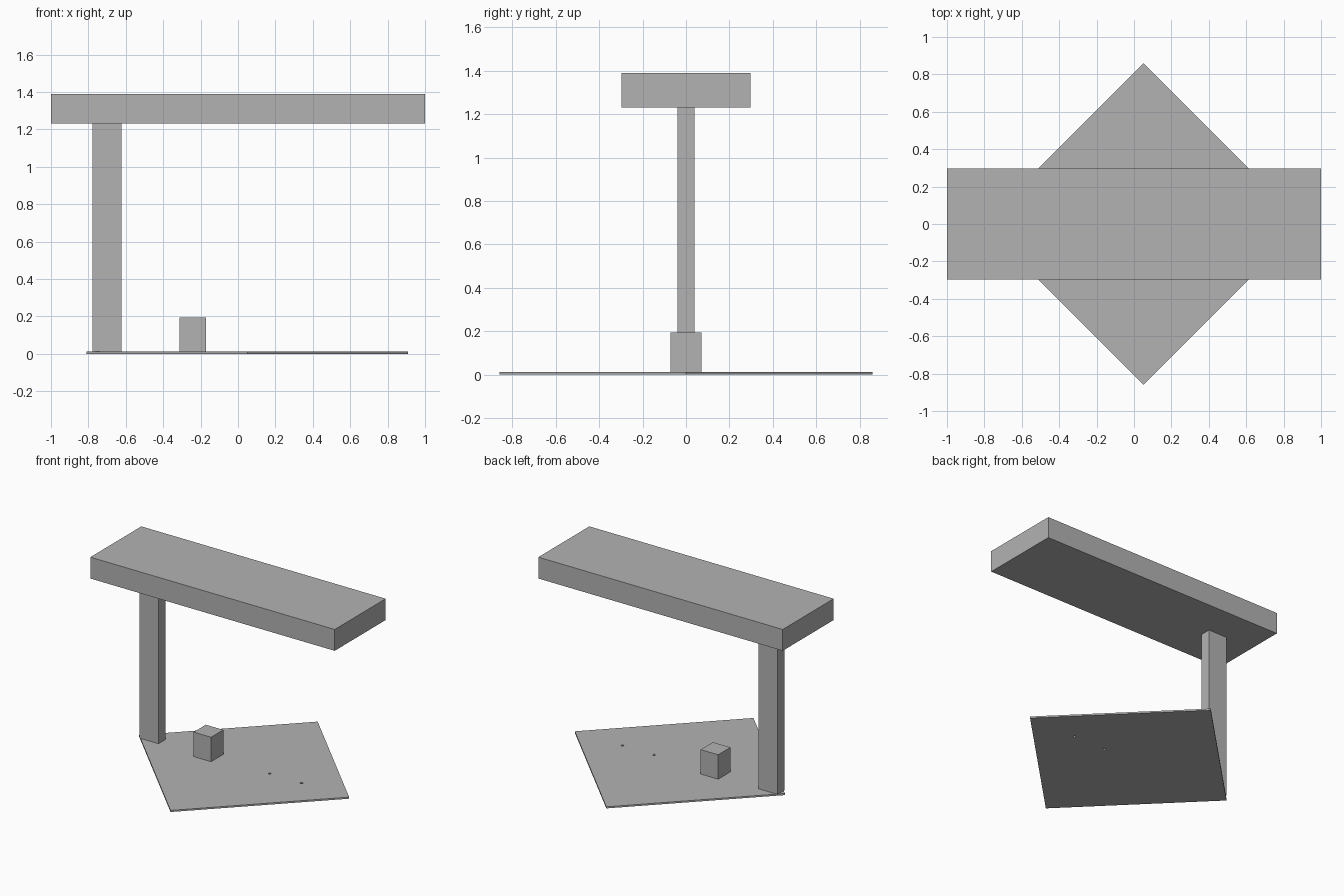
import bpy
import bmesh
from math import pi
from mathutils import Matrix

old = bpy.data.objects.get("Cube")
if old:
    bpy.data.objects.remove(old, do_unlink=True)

grey = bpy.data.materials.new("plain grey")
grey.use_nodes = True
colour = (0.45, 0.45, 0.45, 1)
grey.diffuse_color = colour
grey.node_tree.nodes["Principled BSDF"].inputs["Base Color"].default_value = colour


def add_object(name, bm):
    mesh = bpy.data.meshes.new(name)
    bm.to_mesh(mesh)
    bm.free()
    mesh.materials.append(grey)
    obj = bpy.data.objects.new(name, mesh)
    bpy.context.collection.objects.link(obj)
    return obj


def box(name, x, width, depth, bottom, top, turn=0):
    """Box centred on y = 0, optionally turned about its vertical axis."""
    bm = bmesh.new()
    bmesh.ops.create_cube(bm, size=1)
    bm.transform(Matrix.Translation((x, 0, (bottom + top) / 2))
                 @ Matrix.Rotation(turn, 4, "Z")
                 @ Matrix.Diagonal((width, depth, top - bottom, 1)))
    return add_object(name, bm)


thick = 0.012

# Square ground plate turned to a diamond, with the other parts standing on it
plate = box("ground_plate", 0.05, 1.216, 1.216, 0, thick, pi / 4)
box("post", -0.7, 0.155, 0.08, thick, 1.232)
box("small_block", -0.242, 0.143, 0.143, thick, 0.193)
box("canopy", 0, 2, 0.596, 1.232, 1.39)

# Two bolt holes through the plate
bm = bmesh.new()
for x in (0.26, 0.52):
    bmesh.ops.create_cone(bm, cap_ends=True, segments=16, radius1=0.01,
                          radius2=0.01, depth=0.1,
                          matrix=Matrix.Translation((x, 0, 0)))
cutter = add_object("hole_cutter", bm)
cutter.hide_render = True
cutter.hide_viewport = True
cut = plate.modifiers.new("bolt_holes", "BOOLEAN")
cut.operation = "DIFFERENCE"
cut.solver = "EXACT"
cut.object = cutter
